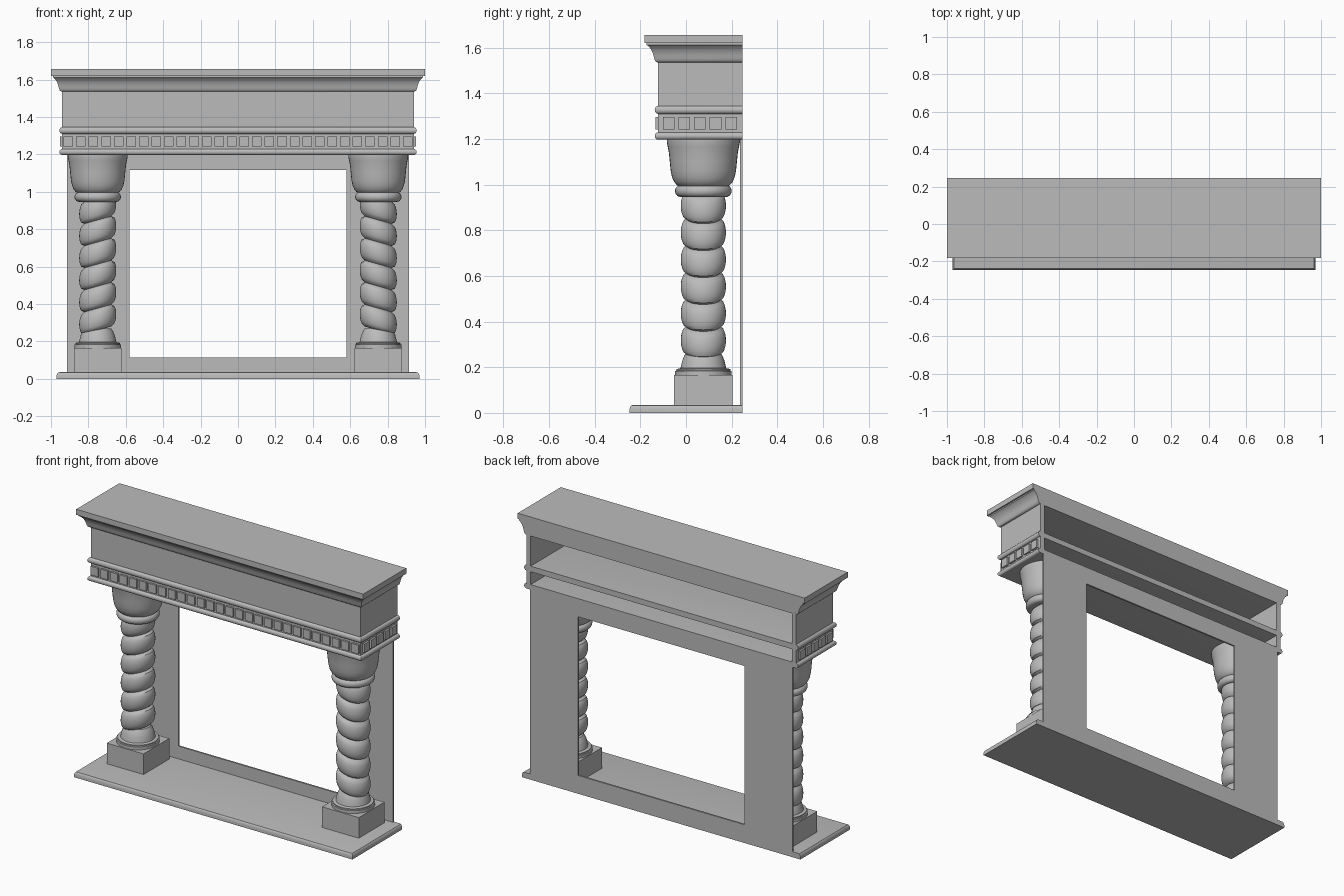
import bpy
import bmesh
from math import cos, sin, pi, sqrt

cube = bpy.data.objects.get("Cube")
if cube:
    bpy.data.objects.remove(cube)

BACK = 0.247

stone = bpy.data.materials.new("grey stone")
stone.use_nodes = True
GREY = (0.5, 0.5, 0.5, 1)
stone.diffuse_color = GREY
stone.node_tree.nodes["Principled BSDF"].inputs["Base Color"].default_value = GREY


def finish(name, bm, smooth=False):
    bmesh.ops.recalc_face_normals(bm, faces=bm.faces)
    mesh = bpy.data.meshes.new(name)
    bm.to_mesh(mesh)
    bm.free()
    mesh.materials.append(stone)
    obj = bpy.data.objects.new(name, mesh)
    bpy.context.collection.objects.link(obj)
    if smooth:
        bpy.ops.object.select_all(action='DESELECT')
        obj.select_set(True)
        bpy.context.view_layer.objects.active = obj
        bpy.ops.object.shade_smooth_by_angle(angle=pi / 5)
    return obj


def loft(name, rings, closed=False, smooth=False):
    """Skin a stack of equal loops; cap the ends unless closed."""
    bm = bmesh.new()
    loops = [[bm.verts.new(p) for p in ring] for ring in rings]
    n = len(loops[0])
    pairs = list(zip(loops, loops[1:]))
    if closed:
        pairs.append((loops[-1], loops[0]))
    else:
        bm.faces.new(loops[0])
        bm.faces.new(loops[-1])
    for a, b in pairs:
        for i in range(n):
            j = (i + 1) % n
            bm.faces.new((a[i], a[j], b[j], b[i]))
    return finish(name, bm, smooth)


def tier(name, half, front, profile):
    """Flat-backed slab whose front and sides follow (outset, height)."""
    rings = []
    for o, z in profile:
        x, y = half + o, front - o
        rings.append([(-x, y, z), (x, y, z), (x, BACK, z), (-x, BACK, z)])
    return loft(name, rings, smooth=True)


def add_box(bm, x0, x1, y0, y1, z0, z1):
    geo = bmesh.ops.create_cube(bm, size=1)["verts"]
    for v in geo:
        v.co = (x1 if v.co.x > 0 else x0,
                y1 if v.co.y > 0 else y0,
                z1 if v.co.z > 0 else z0)


def box(name, *size):
    bm = bmesh.new()
    add_box(bm, *size)
    return finish(name, bm)


def lathe(name, cx, cy, profile, tilt=0, seg=40):
    rings = []
    for r, z in profile:
        ring = []
        for i in range(seg):
            a = 2 * pi * i / seg
            dx = r * cos(a)
            ring.append((cx + dx, cy + r * sin(a), z + tilt * dx))
        rings.append(ring)
    return loft(name, rings, smooth=True)


def nose(z0, z1, depth):
    """Half-round edge profile between two heights."""
    mid, h = (z0 + z1) / 2, (z1 - z0) / 2
    return [(depth * cos(t), mid + h * sin(t))
            for t in [pi * (k / 10 - 0.5) for k in range(11)]]


# Hearth slab
tier("hearth_slab", 0.97, -BACK,
     [(0, 0), (0, 0.018), (-0.003, 0.027), (-0.008, 0.033), (-0.016, 0.035)])

# Back panel with the fire opening
def rect(w, z0, z1, y):
    return [(-w, y, z0), (w, y, z0), (w, y, z1), (-w, y, z1)]

outer, inner = (0.915, 0.035, 1.2), (0.58, 0.115, 1.115)
loft("back_panel", [rect(*outer, 0.236), rect(*outer, BACK),
                    rect(*inner, BACK), rect(*inner, 0.236)], closed=True)

# Hollow frieze, open at the back
W, F, T = 0.94, -0.122, 0.03
bm = bmesh.new()
outline = [(-W, BACK), (-W, F), (W, F), (W, BACK),
           (W - T, BACK), (W - T, F + T), (T - W, F + T), (T - W, BACK)]
low = [bm.verts.new((x, y, 1.2)) for x, y in outline]
high = [bm.verts.new((x, y, 1.545)) for x, y in outline]
for i in range(8):
    j = (i + 1) % 8
    bm.faces.new((low[i], low[j], high[j], high[i]))
for lv in (low, high):
    for i in range(3):
        bm.faces.new((lv[i], lv[i + 1], lv[6 - i], lv[7 - i]))
finish("frieze", bm)

# Half-round mouldings that also form the inner shelves
tier("lower_moulding", W, F, nose(1.197, 1.229, 0.015))
tier("upper_moulding", W, F, nose(1.31, 1.345, 0.015))

# Dentil blocks along the front and both sides
bm = bmesh.new()
COUNT, HALF, OUT = 28, 0.0255, 0.012
for k in range(COUNT):
    x = (k - (COUNT - 1) / 2) * 0.0672
    add_box(bm, x - HALF, x + HALF, F - OUT, F + 0.01, 1.241, 1.296)
for k in range(5):
    y = -0.076 + k * 0.0685
    for s in (-1, 1):
        xs = sorted((s * (W - 0.01), s * (W + OUT)))
        add_box(bm, *xs, y - HALF, y + HALF, 1.241, 1.296)
finish("dentils", bm)

# Crown moulding and mantel shelf
tier("crown_moulding", W, F,
     [(0, 1.535), (0.006, 1.536), (0.013, 1.542), (0.017, 1.552),
      (0.02, 1.565), (0.024, 1.578), (0.031, 1.592), (0.04, 1.604),
      (0.05, 1.612), (0.05, 1.622)])
tier("mantel_shelf", 1.0, -0.182, [(0, 1.62), (0, 1.655)])

# Shaft profile: a stack of swelling, tilted rolls
ROLLS, PITCH, STEPS = 6, 0.118, 10
shaft = []
for k in range(ROLLS * STEPS + 1):
    u = (k % STEPS) / STEPS * 2 - 1
    shaft.append((0.072 + 0.027 * sqrt(1 - u * u), 0.259 + k * PITCH / STEPS))

# Columns, mirrored left and right
CY, P = 0.076, 0.128
for side, s in (("left", 1), ("right", -1)):
    cx = s * 0.75
    box(side + "_plinth", cx - P, cx + P, CY - P, CY + P, 0.035, 0.165)
    lathe(side + "_column_base", cx, CY,
          [(0.124, 0.165), (0.124, 0.183), (0.118, 0.185), (0.118, 0.192),
           (0.1, 0.196), (0.097, 0.21), (0.092, 0.23), (0.084, 0.25),
           (0.072, 0.268)])
    lathe(side + "_twisted_shaft", cx, CY, shaft, tilt=-0.28 * s)
    lathe(side + "_collar", cx, CY,
          [(0.1 + r, z) for r, z in nose(0.946, 0.998, 0.024)])
    lathe(side + "_capital", cx, CY,
          [(0.105, 0.99), (0.118, 1.0), (0.128, 1.012), (0.137, 1.032),
           (0.143, 1.06), (0.147, 1.1), (0.151, 1.14), (0.156, 1.165),
           (0.16, 1.185), (0.16, 1.2)])
